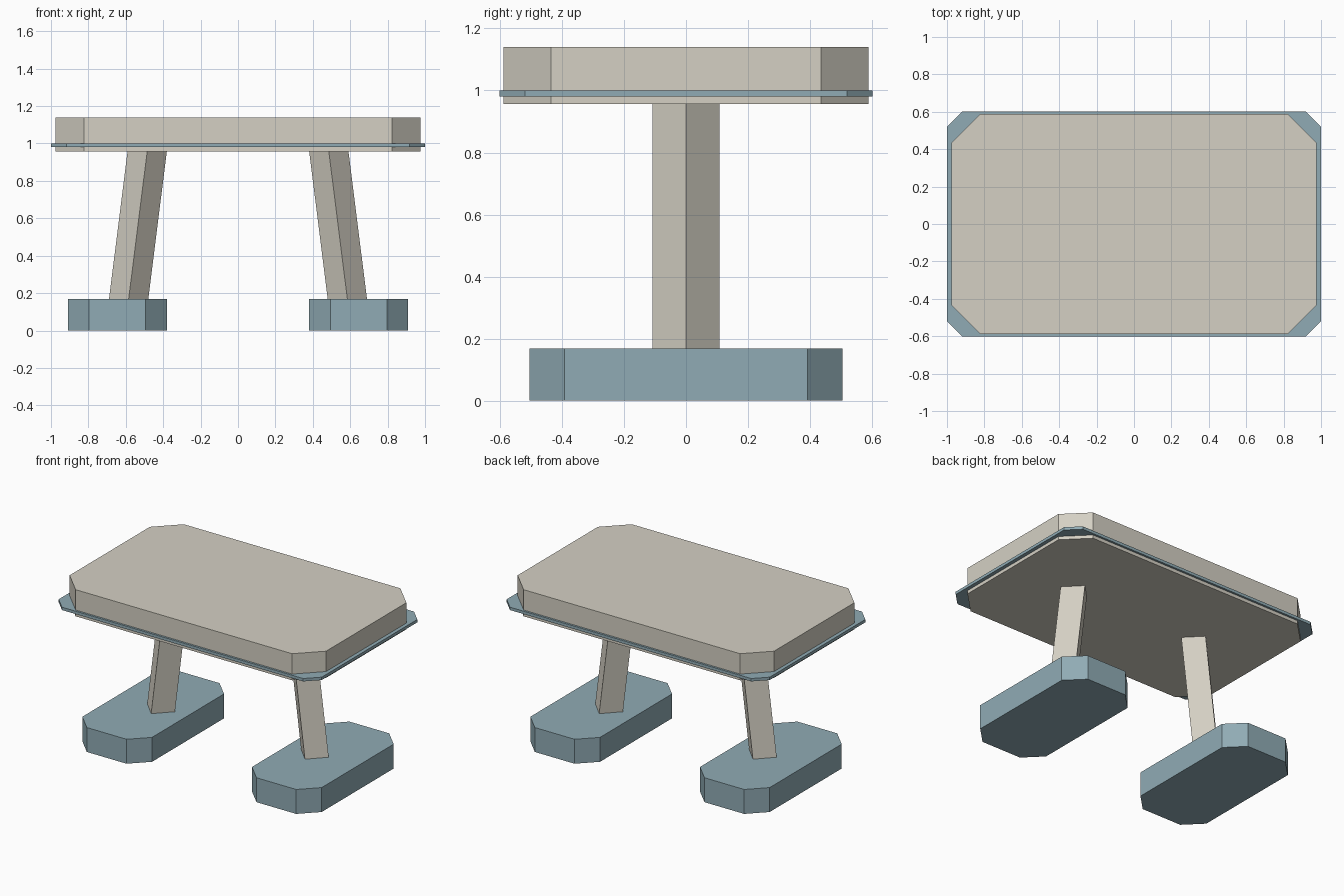
import bpy
import bmesh
from mathutils import Vector

cube = bpy.data.objects.get("Cube")
if cube:
    bpy.data.objects.remove(cube, do_unlink=True)


def make_material(name, rgb):
    mat = bpy.data.materials.new(name)
    mat.use_nodes = True
    colour = (*rgb, 1.0)
    mat.diffuse_color = colour
    mat.node_tree.nodes["Principled BSDF"].inputs["Base Color"].default_value = colour
    return mat


stone = make_material("warm_beige", (0.66, 0.63, 0.55))
blue = make_material("dusty_blue", (0.28, 0.41, 0.46))


def octagon(hx, hy, cut):
    """Rectangle with chamfered corners, counter-clockwise."""
    return [(hx, cut - hy), (hx, hy - cut), (hx - cut, hy), (cut - hx, hy),
            (-hx, hy - cut), (-hx, cut - hy), (cut - hx, -hy), (hx - cut, -hy)]


def diamond(hx, hy):
    return [(hx, 0), (0, hy), (-hx, 0), (0, -hy)]


def prism(name, outline, base, tip, mat):
    """Sweep an outline straight from the base centre to the tip centre."""
    bm = bmesh.new()
    bottom = bm.faces.new([bm.verts.new(Vector((x, y, 0)) + Vector(base))
                           for x, y in outline])
    swept = bmesh.ops.extrude_face_region(bm, geom=[bottom], use_keep_orig=True)
    verts = [v for v in swept["geom"] if isinstance(v, bmesh.types.BMVert)]
    bmesh.ops.translate(bm, verts=verts, vec=Vector(tip) - Vector(base))
    bmesh.ops.recalc_face_normals(bm, faces=bm.faces)
    mesh = bpy.data.meshes.new(name)
    bm.to_mesh(mesh)
    bm.free()
    mesh.materials.append(mat)
    obj = bpy.data.objects.new(name, mesh)
    bpy.context.collection.objects.link(obj)
    return obj


# Table top and the thin trim plate around its edge
prism("table_top", octagon(0.975, 0.588, 0.152), (0, 0, 0.957), (0, 0, 1.14), stone)
prism("edge_trim", octagon(1.0, 0.602, 0.083), (0, 0, 0.98), (0, 0, 1.0), blue)

# Feet and inward-leaning diamond legs on both sides
for side, sx in (("left", 1), ("right", -1)):
    prism(side + "_foot", octagon(0.265, 0.505, 0.114),
          (sx * 0.645, 0, 0), (sx * 0.645, 0, 0.168), blue)
    prism(side + "_leg", diamond(0.105, 0.108),
          (sx * 0.587, 0, 0.15), (sx * 0.484, 0, 0.97), stone)
